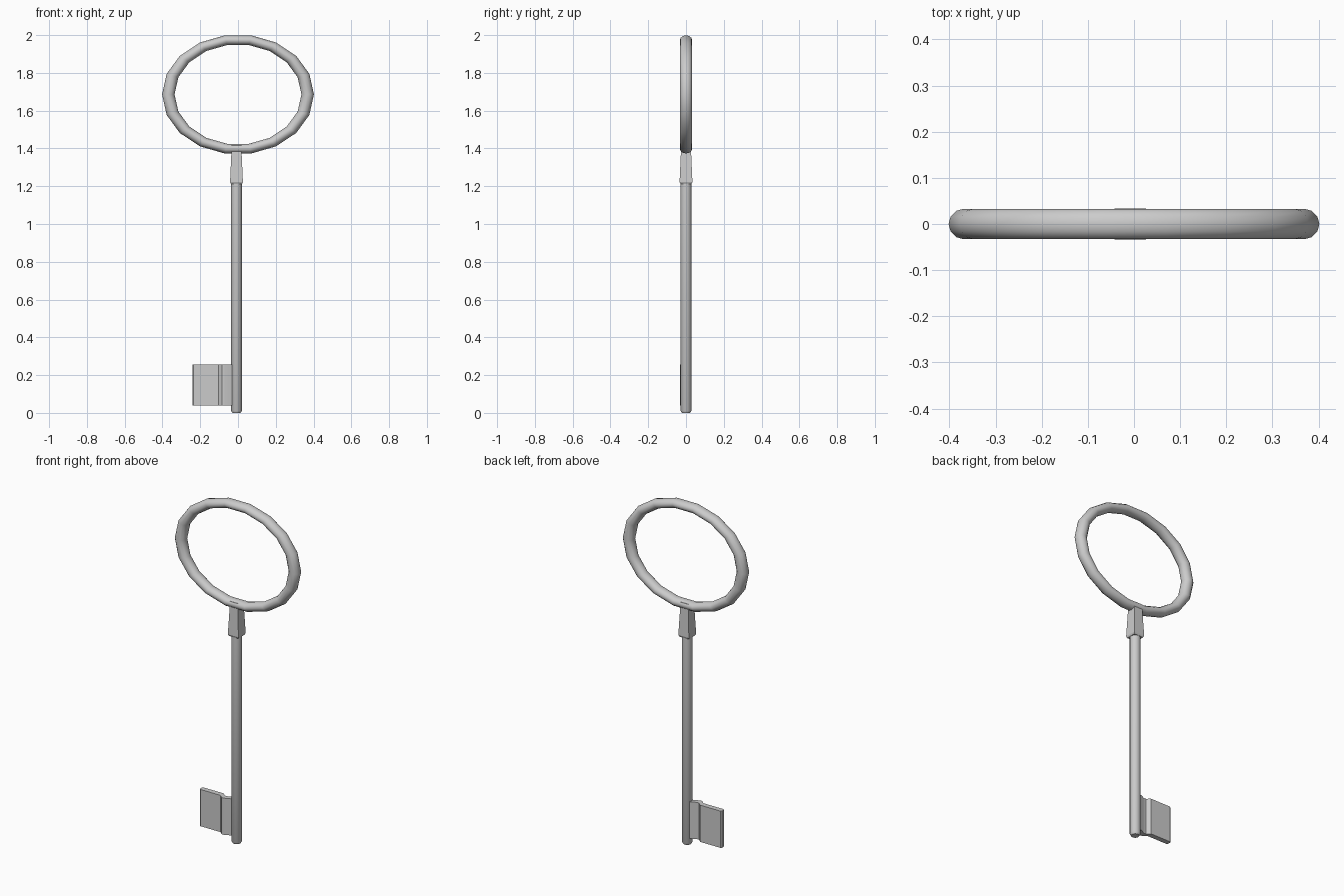
import bpy, bmesh, math

if "Cube" in bpy.data.objects:
    bpy.data.objects.remove(bpy.data.objects["Cube"])

CX = -0.008  # the stem sits slightly off the ring centre


def finish(name, bm, smooth=True):
    bmesh.ops.recalc_face_normals(bm, faces=bm.faces)
    mesh = bpy.data.meshes.new(name)
    bm.to_mesh(mesh)
    bm.free()
    obj = bpy.data.objects.new(name, mesh)
    bpy.context.collection.objects.link(obj)
    if smooth:
        bpy.ops.object.select_all(action='DESELECT')
        obj.select_set(True)
        bpy.context.view_layer.objects.active = obj
        bpy.ops.object.shade_smooth_by_angle(angle=math.radians(35))
    return obj


def stack(name, sections, sides, turn=0.0, smooth=True):
    """Loft regular polygon sections given as (radius, z)."""
    bm = bmesh.new()
    rings = []
    for r, z in sections:
        rings.append([bm.verts.new((CX + r * math.cos(turn + 2 * math.pi * i / sides),
                                    r * math.sin(turn + 2 * math.pi * i / sides), z))
                      for i in range(sides)])
    for a, b in zip(rings, rings[1:]):
        for i in range(sides):
            j = (i + 1) % sides
            bm.faces.new((a[i], a[j], b[j], b[i]))
    bm.faces.new(rings[0])
    bm.faces.new(rings[-1])
    return finish(name, bm, smooth)


# Oval bow: torus squashed in height
bpy.ops.mesh.primitive_torus_add(major_segments=18, minor_segments=12,
                                 major_radius=0.369, minor_radius=0.033,
                                 location=(0, 0, 1.686), rotation=(math.pi / 2, 0, 0))
bow = bpy.context.object
bow.name = "bow_ring"
bow.scale = (1.0, 0.79, 1.0)
bpy.ops.object.shade_smooth_by_angle(angle=math.radians(35))

# Round stem with bevelled tip
stack("stem", [(0.022, 0.0), (0.029, 0.012), (0.029, 1.23)], 16)

# Tapered square collar
q = math.sqrt(2)
stack("collar", [(0.030 * q, 1.213), (0.034 * q, 1.223),
                 (0.027 * q, 1.38), (0.026 * q, 1.415)], 4, math.pi / 4, False)

# Bit: constant-thickness plate with a bend beside the stem
path = [(-0.015, 0.0), (-0.04, -0.002), (-0.07, -0.017), (-0.084, -0.016),
        (-0.104, 0.002), (-0.235, 0.002)]
half = 0.015
outline = [(x, y - half) for x, y in path]
outline += [(-0.241, -0.008), (-0.241, 0.012)]
outline += [(x, y + half) for x, y in reversed(path)]
bm = bmesh.new()
face = bm.faces.new([bm.verts.new((x, y, 0.04)) for x, y in outline])
top = bmesh.ops.extrude_face_region(bm, geom=[face])["geom"]
bmesh.ops.translate(bm, vec=(0, 0, 0.215),
                    verts=[g for g in top if isinstance(g, bmesh.types.BMVert)])
finish("bit", bm)
